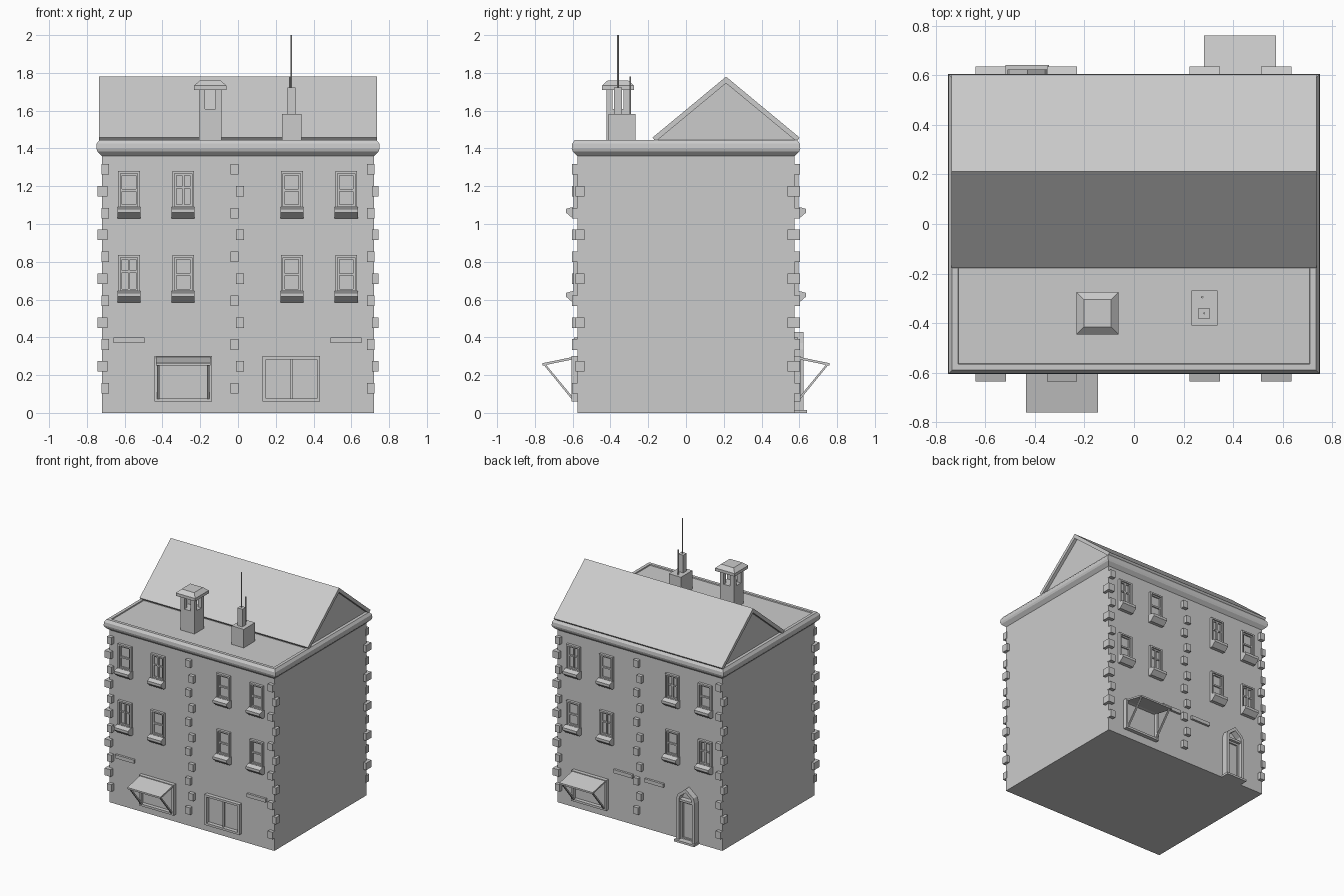
import bpy, bmesh, math
from mathutils import Vector

if "Cube" in bpy.data.objects:
    bpy.data.objects.remove(bpy.data.objects["Cube"])

W, D = 0.72, 0.575          # half width and half depth of the walls
FRONT, BACK = -1, 1


def finish(name, bm):
    bmesh.ops.recalc_face_normals(bm, faces=bm.faces[:])
    me = bpy.data.meshes.new(name)
    bm.to_mesh(me)
    bm.free()
    ob = bpy.data.objects.new(name, me)
    bpy.context.collection.objects.link(ob)
    return ob


def loft(bm, rings):
    rows = [[bm.verts.new(p) for p in r] for r in rings]
    n = len(rows[0])
    for a, b in zip(rows, rows[1:]):
        for i in range(n):
            bm.faces.new((a[i], a[(i + 1) % n], b[(i + 1) % n], b[i]))
    bm.faces.new(rows[0])
    bm.faces.new(rows[-1])


def rect(cx, cy, hx, hy, z):
    return [(cx - hx, cy - hy, z), (cx + hx, cy - hy, z), (cx + hx, cy + hy, z), (cx - hx, cy + hy, z)]


def box(bm, x0, x1, y0, y1, z0, z1):
    cx, cy, hx, hy = (x0 + x1) / 2, (y0 + y1) / 2, abs(x1 - x0) / 2, abs(y1 - y0) / 2
    loft(bm, [rect(cx, cy, hx, hy, z0), rect(cx, cy, hx, hy, z1)])


def prism(bm, yz, x0, x1, s=1):
    loft(bm, [[(x, s * y, z) for y, z in yz] for x in (x0, x1)])


def frame(bm, s, x0, x1, z0, z1, t, depth):
    y0, y1 = s * (D - 0.01), s * (D + depth)
    box(bm, x0, x0 + t, y0, y1, z0, z1)
    box(bm, x1 - t, x1, y0, y1, z0, z1)
    box(bm, x0 + t, x1 - t, y0, y1, z0, z0 + t)
    box(bm, x0 + t, x1 - t, y0, y1, z1 - t, z1)


# walls
bm = bmesh.new()
box(bm, -W, W, -D, D, 0, 1.37)
finish("walls", bm)

# cornice with sunken flat roof
bm = bmesh.new()
prof = [(0, 1.36), (0.025, 1.385), (0.03, 1.40), (0.028, 1.425), (0.014, 1.445), (-0.01, 1.445), (-0.012, 1.437)]
loft(bm, [rect(0, 0, W + o, D + o, z) for o, z in prof])
finish("cornice", bm)

# gable roof shell and recessed gable infill
bm = bmesh.new()
prism(bm, [(-0.178, 1.457), (0.212, 1.78), (0.602, 1.457), (0.585, 1.437), (0.212, 1.745), (-0.16, 1.437)], -0.735, 0.735)
finish("gable_roof", bm)
bm = bmesh.new()
prism(bm, [(-0.165, 1.435), (0.212, 1.75), (0.59, 1.435)], -0.71, 0.71)
finish("gable_infill", bm)

# chimney: shaft, corner posts, bevelled cap
bm = bmesh.new()
cx, cy = -0.147, -0.36
box(bm, cx - 0.06, cx + 0.06, cy - 0.06, cy + 0.06, 1.43, 1.61)
for sx in (-1, 1):
    for sy in (-1, 1):
        box(bm, cx + sx * 0.028, cx + sx * 0.06, cy + sy * 0.028, cy + sy * 0.06, 1.61, 1.72)
loft(bm, [rect(cx, cy, h, h, z) for h, z in ((0.085, 1.71), (0.085, 1.733), (0.055, 1.76))])
finish("chimney", bm)

# antenna base, mast box and rods
bm = bmesh.new()
box(bm, 0.232, 0.337, -0.41, -0.268, 1.43, 1.583)
box(bm, 0.261, 0.305, -0.382, -0.338, 1.58, 1.722)
finish("antenna_base", bm)
bm = bmesh.new()
for x, y, z0, z1, r in ((0.283, -0.36, 1.72, 2.0, 0.004), (0.275, -0.295, 1.58, 1.78, 0.005)):
    loft(bm, [[(x + r * math.cos(i * math.pi / 4), y + r * math.sin(i * math.pi / 4), z) for i in range(8)]
              for z in (z0, z1)])
finish("antenna_rods", bm)

# corner and centre quoins, alternating between faces
bm = bmesh.new()
for i in range(11):
    z = 1.29 - 0.116 * i
    z0, z1 = z - 0.028, z + 0.028
    for s in (FRONT, BACK):
        for sx in (-1, 1):
            wrap = sx == -s * -1
            if i % 2 == 0:
                box(bm, sx * 0.682, sx * (W + 0.003), s * 0.565, s * 0.603, z0, z1)
            else:
                y_out = 0.603 if wrap else 0.585
                box(bm, sx * 0.69, sx * 0.743, s * 0.538, s * y_out, z0, z1) if wrap else \
                    box(bm, sx * 0.71, sx * 0.743, s * 0.538, s * y_out, z0, z1)
        c = (0.018 if i % 2 == 0 else -0.01) * s
        box(bm, c - 0.021, c + 0.021, s * 0.565, s * 0.603, z0, z1)
finish("quoins", bm)

# upper windows: frame, sash or cross bars, tapered sill
CROSS = {(FRONT, 0): (1,), (FRONT, 1): (0,), (BACK, 0): (3, 1), (BACK, 1): (2, 0)}
frames, sills = bmesh.new(), bmesh.new()
for s in (FRONT, BACK):
    for row, zb in enumerate((1.08, 0.635)):
        for col, x in enumerate((-0.577, -0.29, 0.285, 0.573)):
            frame(frames, s, x - 0.058, x + 0.058, zb, zb + 0.2, 0.012, 0.02)
            frame(frames, s, x - 0.046, x + 0.046, zb + 0.012, zb + 0.188, 0.01, 0.01)
            y0, y1 = s * (D - 0.01), s * (D + 0.01)
            if col in CROSS[(s, row)]:
                box(frames, x - 0.006, x + 0.006, y0, y1, zb + 0.02, zb + 0.18)
                box(frames, x - 0.04, x + 0.04, y0, s * (D + 0.008), zb + 0.108, zb + 0.118)
            else:
                box(frames, x - 0.04, x + 0.04, y0, y1, zb + 0.092, zb + 0.104)
            prism(sills, [(0.57, zb - 0.05), (0.60, zb - 0.05), (0.635, zb - 0.02), (0.635, zb), (0.60, zb + 0.01),
                          (0.57, zb + 0.01)], x - 0.061, x + 0.061, s)
finish("window_frames", frames)
finish("window_sills", sills)

# shop windows, two on the front and one on the back
bm = bmesh.new()
for s, x, mullion in ((FRONT, -0.29, False), (FRONT, 0.283, True), (BACK, 0.427, False)):
    frame(bm, s, x - 0.152, x + 0.152, 0.06, 0.3, 0.017, 0.03)
    if mullion:
        box(bm, x - 0.006, x + 0.006, s * 0.565, s * 0.59, 0.07, 0.29)
finish("shop_windows", bm)

# awnings with slanted struts
bm = bmesh.new()
for s, x in ((FRONT, -0.29), (BACK, 0.427)):
    prism(bm, [(0.59, 0.298), (0.76, 0.263), (0.76, 0.25), (0.59, 0.285)], x - 0.145, x + 0.145, s)
    for e in (-1, 1):
        c = x + e * 0.132
        prism(bm, [(0.755, 0.256), (0.742, 0.256), (0.59, 0.072), (0.595, 0.06)], c - 0.006, c + 0.006, s)
finish("awnings", bm)

# blank sign boards
bm = bmesh.new()
for x0, x1, s in ((-0.66, -0.495, FRONT), (0.49, 0.655, FRONT), (-0.215, -0.05, BACK), (0.055, 0.22, BACK)):
    box(bm, x0, x1, s * 0.565, s * 0.592, 0.37, 0.398)
finish("sign_boards", bm)

# back door: pointed surround, transom, recessed leaf and step
bm = bmesh.new()
dx = -0.43
outer = [(-0.08, 0), (-0.08, 0.335), (-0.07, 0.37), (0, 0.427), (0.07, 0.37), (0.08, 0.335), (0.08, 0)]
inner = [(-0.056, 0), (-0.056, 0.335), (-0.048, 0.36), (0, 0.397), (0.048, 0.36), (0.056, 0.335), (0.056, 0)]
for i in range(6):
    q = [outer[i], outer[i + 1], inner[i + 1], inner[i]]
    loft(bm, [[(dx + u, y, v) for u, v in q] for y in (0.565, 0.622)])
bmesh.ops.remove_doubles(bm, verts=bm.verts[:], dist=1e-5)
box(bm, dx - 0.056, dx + 0.056, 0.565, 0.615, 0.315, 0.332)
finish("door_surround", bm)
bm = bmesh.new()
frame(bm, BACK, dx - 0.056, dx + 0.056, 0.012, 0.315, 0.014, 0.02)
box(bm, dx - 0.042, dx + 0.042, 0.565, 0.582, 0.02, 0.31)
finish("door_leaf", bm)
bm = bmesh.new()
box(bm, dx - 0.088, dx + 0.088, 0.565, 0.64, 0, 0.016)
finish("door_step", bm)
